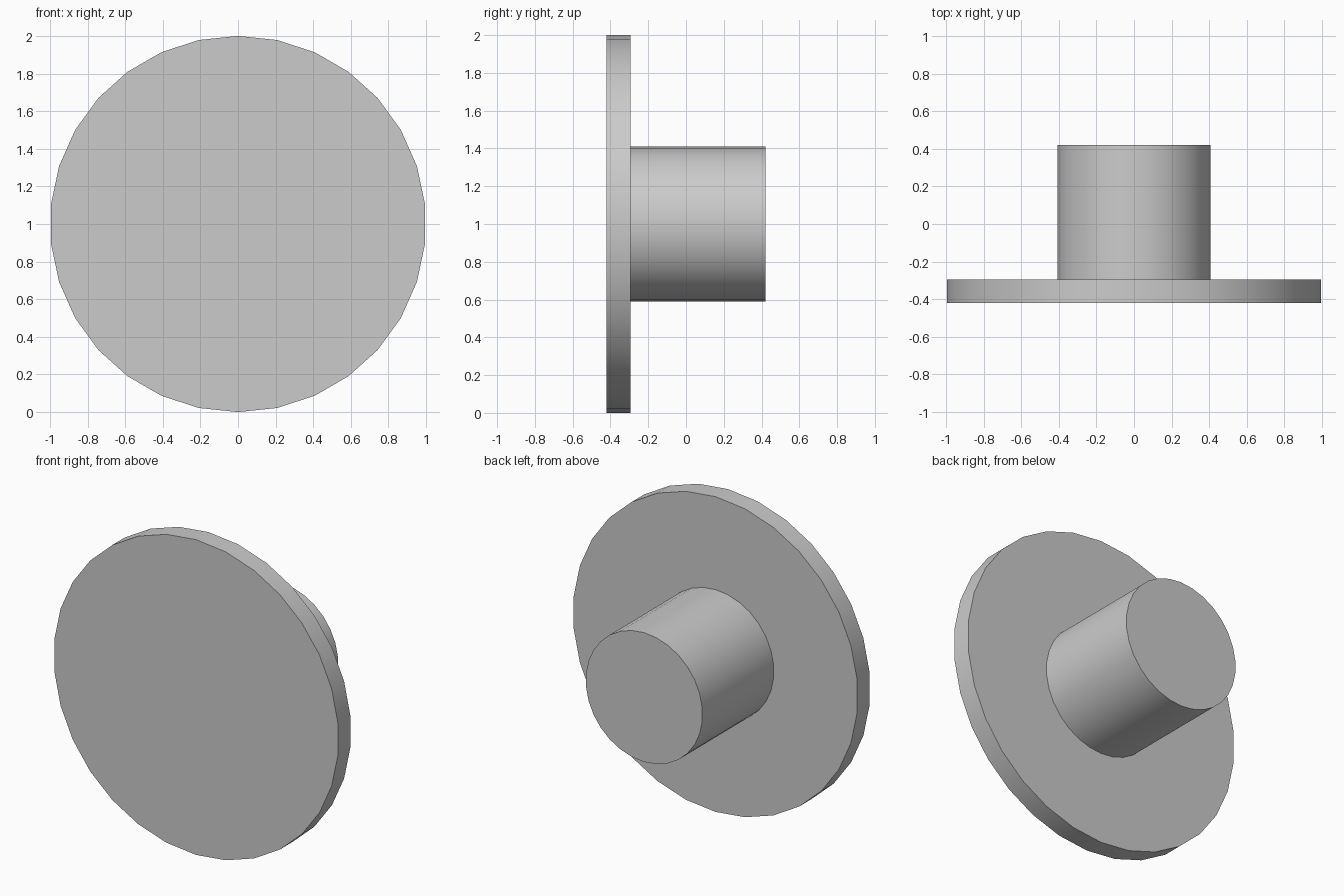
import bpy, bmesh
from math import sin, cos, tau, radians

if "Cube" in bpy.data.objects:
    bpy.data.objects.remove(bpy.data.objects["Cube"])

SIDES = 30
# (radius, y) from the front face of the disc to the back end of the hub
PROFILE = [(1.0, -0.42), (1.0, -0.295), (0.41, -0.295), (0.41, 0.42)]

bm = bmesh.new()
rings = [[bm.verts.new((r * sin(tau * i / SIDES), y, 1 + r * cos(tau * i / SIDES)))
          for i in range(SIDES)] for r, y in PROFILE]

# Disc rim, disc back and hub wall
for a, b in zip(rings, rings[1:]):
    for i in range(SIDES):
        j = (i + 1) % SIDES
        bm.faces.new((a[i], a[j], b[j], b[i]))

# Flat front and hub end
bm.faces.new(rings[0])
bm.faces.new(rings[-1])
bmesh.ops.recalc_face_normals(bm, faces=bm.faces)

mesh = bpy.data.meshes.new("flanged_hub")
bm.to_mesh(mesh)
bm.free()
hub = bpy.data.objects.new("flanged_hub", mesh)
bpy.context.collection.objects.link(hub)

# Smooth round walls, sharp corners
bpy.context.view_layer.objects.active = hub
hub.select_set(True)
bpy.ops.object.shade_smooth_by_angle(angle=radians(30))
